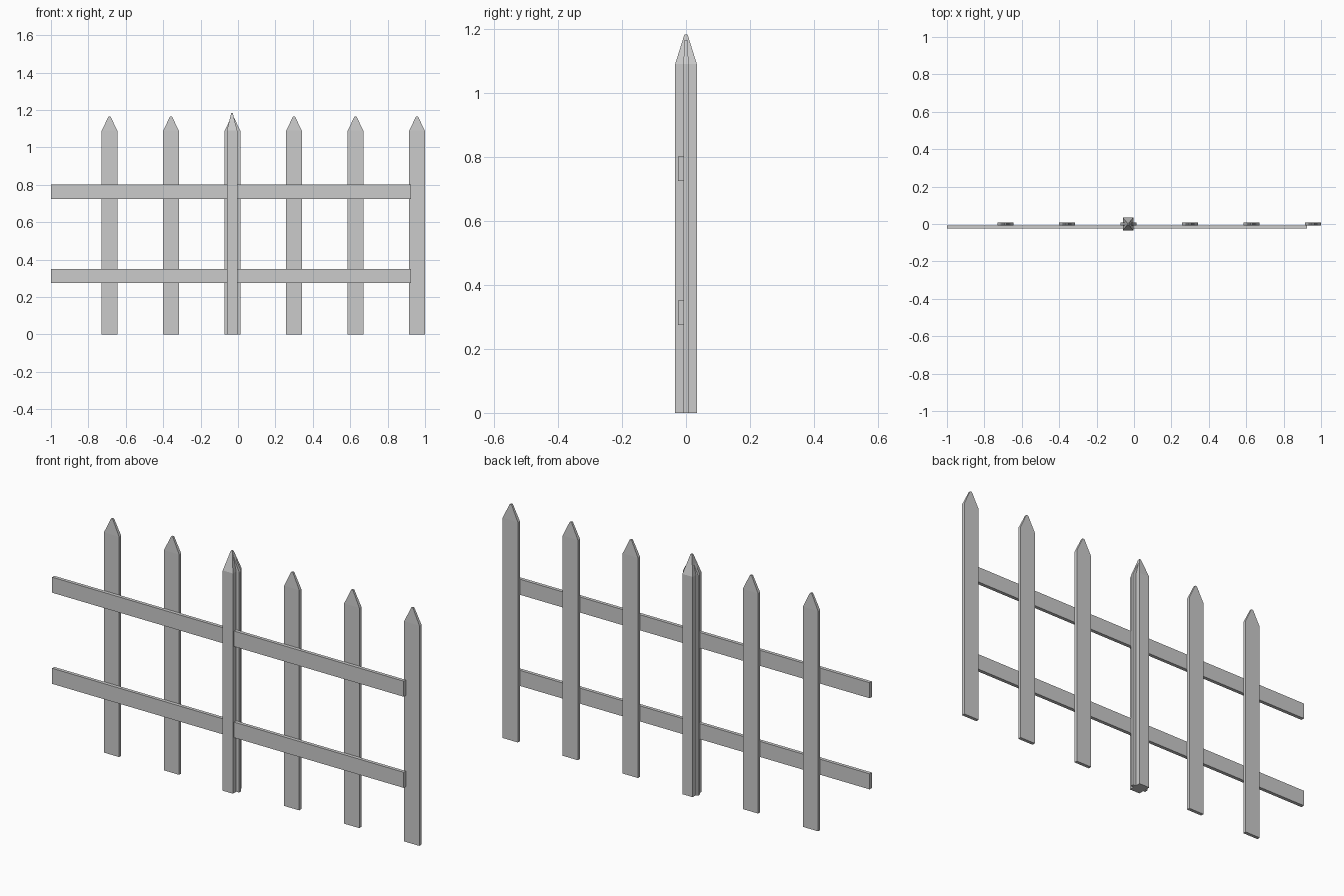
import bpy, bmesh

if "Cube" in bpy.data.objects:
    bpy.data.objects.remove(bpy.data.objects["Cube"])


def make_object(name, bm):
    bmesh.ops.recalc_face_normals(bm, faces=bm.faces)
    mesh = bpy.data.meshes.new(name)
    bm.to_mesh(mesh)
    bm.free()
    obj = bpy.data.objects.new(name, mesh)
    bpy.context.collection.objects.link(obj)


def box(name, lo, hi):
    bm = bmesh.new()
    bmesh.ops.create_cube(bm, size=1)
    for v in bm.verts:
        v.co = [h if c > 0 else l for c, l, h in zip(v.co, lo, hi)]
    make_object(name, bm)


def stake(name, x, y, half_x, half_y, shoulder, top, tip_x, tip_y):
    """Upright board with straight sides and a tapered, slightly blunt point."""
    bm = bmesh.new()
    levels = [(0, half_x, half_y), (shoulder, half_x, half_y), (top, tip_x, tip_y)]
    rings = [[bm.verts.new((x + sx * hx, y + sy * hy, z))
              for sx, sy in ((-1, -1), (1, -1), (1, 1), (-1, 1))]
             for z, hx, hy in levels]
    for a, b in zip(rings, rings[1:]):
        for i in range(4):
            j = (i + 1) % 4
            bm.faces.new((a[i], a[j], b[j], b[i]))
    bm.faces.new(rings[0][::-1])
    bm.faces.new(rings[-1])
    make_object(name, bm)


# pointed pickets
for i in range(6):
    stake(f"picket_{i + 1}", -0.687 + 0.3288 * i, 0, 0.0415, 0.008,
          1.09, 1.166, 0.005, 0.005)

# central post, deeper than wide
stake("post", -0.032, 0, 0.028, 0.034, 1.09, 1.183, 0.004, 0.005)

# horizontal rails fixed to the front of the pickets
for name, z in (("lower_rail", 0.274), ("upper_rail", 0.725)):
    box(name, (-1.0, -0.025, z), (0.925, -0.008, z + 0.077))
